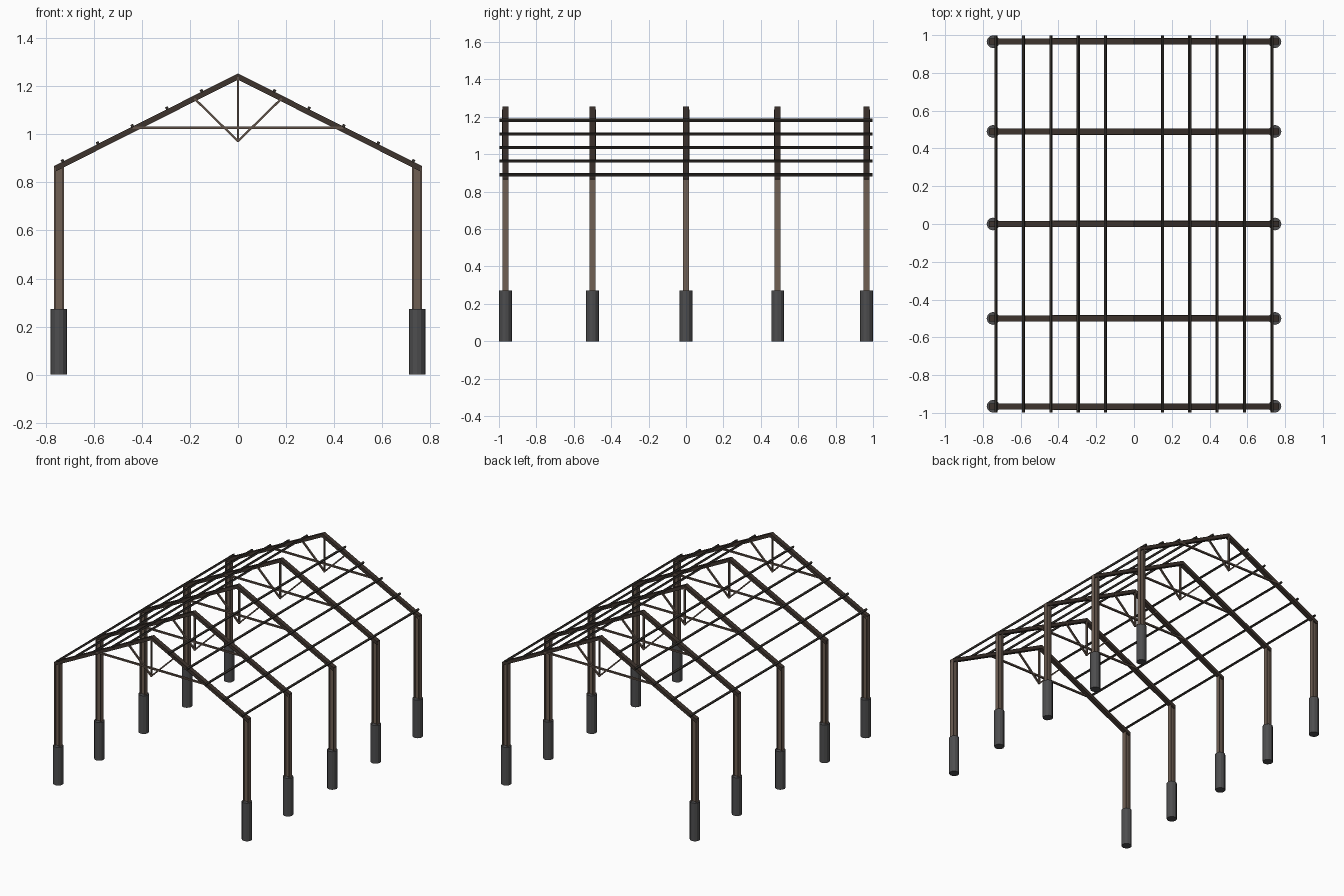
import bpy, bmesh, math
from mathutils import Vector

if "Cube" in bpy.data.objects:
    bpy.data.objects.remove(bpy.data.objects["Cube"])


def material(name, rgb):
    m = bpy.data.materials.new(name)
    m.diffuse_color = (*rgb, 1)
    m.use_nodes = True
    m.node_tree.nodes["Principled BSDF"].inputs["Base Color"].default_value = m.diffuse_color
    return m


CONCRETE = material("dark grey footing", (0.075, 0.075, 0.078))
STEEL = material("brown post", (0.16, 0.115, 0.088))
RAFTER = material("dark brown rafter", (0.048, 0.034, 0.027))
BRACE = material("mid brown brace", (0.12, 0.085, 0.065))
PURLIN = material("blackish purlin", (0.035, 0.03, 0.025))


def finish(bm, name, mat):
    bmesh.ops.recalc_face_normals(bm, faces=bm.faces)
    me = bpy.data.meshes.new(name)
    bm.to_mesh(me)
    bm.free()
    me.materials.append(mat)
    ob = bpy.data.objects.new(name, me)
    bpy.context.collection.objects.link(ob)
    return ob


def extrude(name, outline, direction, mat):
    """Prism from a planar outline of 3D points."""
    bm = bmesh.new()
    face = bm.faces.new([bm.verts.new(p) for p in outline])
    out = bmesh.ops.extrude_face_region(bm, geom=[face], use_keep_orig=True)
    verts = [v for v in out["geom"] if isinstance(v, bmesh.types.BMVert)]
    bmesh.ops.translate(bm, verts=verts, vec=direction)
    return finish(bm, name, mat)


def bar(name, a, b, y, t, w, mat):
    """Bar in an xz plane from a to b, thickness t, width w along y."""
    a, b = Vector((a[0], y - w / 2, a[1])), Vector((b[0], y - w / 2, b[1]))
    d = (b - a).normalized()
    n = Vector((-d.z, 0, d.x)) * t / 2
    return extrude(name, [a - n, b - n, b + n, a + n], (0, w, 0), mat)


# main dimensions
FRAMES = [(-0.965, -1), (-0.5, 1), (0.0, 1), (0.49, -1), (0.965, 1)]
POST_X, POST_D, POST_W = 0.746, 0.042, 0.032
EAVE_X, RIDGE_Z, SLOPE = 0.767, 1.254, 0.503
FOOT_R, FOOT_H = 0.034, 0.272


def roof(x):
    return RIDGE_Z - SLOPE * abs(x)


for y, side in FRAMES:
    for s in (-1, 1):
        # round footing
        bm = bmesh.new()
        bmesh.ops.create_cone(bm, cap_ends=True, segments=12, radius1=FOOT_R,
                              radius2=FOOT_R, depth=FOOT_H)
        bmesh.ops.translate(bm, verts=bm.verts, vec=(s * POST_X, y, FOOT_H / 2))
        finish(bm, "footing", CONCRETE)
        # H section post
        hx, hy, f, web = POST_D / 2, POST_W / 2, 0.006, 0.004
        half = [(-hx, -hy), (-hx + f, -hy), (-hx + f, -web), (hx - f, -web),
                (hx - f, -hy), (hx, -hy)]
        section = half + [(-px, -py) for px, py in half]
        extrude("post", [(s * POST_X + px, y + py, FOOT_H - 0.01) for px, py in section],
                (0, 0, 0.862 - FOOT_H + 0.01), STEEL)

    # pair of rafters as one bent beam
    top = [(-EAVE_X, roof(EAVE_X)), (0, RIDGE_Z), (EAVE_X, roof(EAVE_X))]
    profile = top + [(px, pz - 0.026) for px, pz in reversed(top)]
    extrude("rafter", [(px, y - 0.016, pz) for px, pz in profile], (0, 0.032, 0), RAFTER)

    # tie, king post and diagonal struts, set towards one face of the frame
    yb = y + side * 0.013
    bar("tie_beam", (-0.44, 1.028), (0.44, 1.028), yb, 0.011, 0.013, BRACE)
    bar("king_post", (0, 0.968), (0, 1.24), yb, 0.009, 0.013, BRACE)
    for s in (-1, 1):
        bar("strut", (0, 0.972), (s * 0.182, 1.15), yb, 0.009, 0.013, BRACE)

# purlins along the length, tilted with the roof
for s in (-1, 1):
    d = Vector((1, -SLOPE)).normalized()
    n = Vector((-d.y, d.x))
    for x in (0.15, 0.294, 0.439, 0.583, 0.729):
        c = Vector((x, roof(x))) + n * 0.003
        a, b = c - d * 0.006, c + d * 0.006
        bar("purlin", (s * a.x, a.y), (s * b.x, b.y), 0, 0.013, 1.994, PURLIN)
